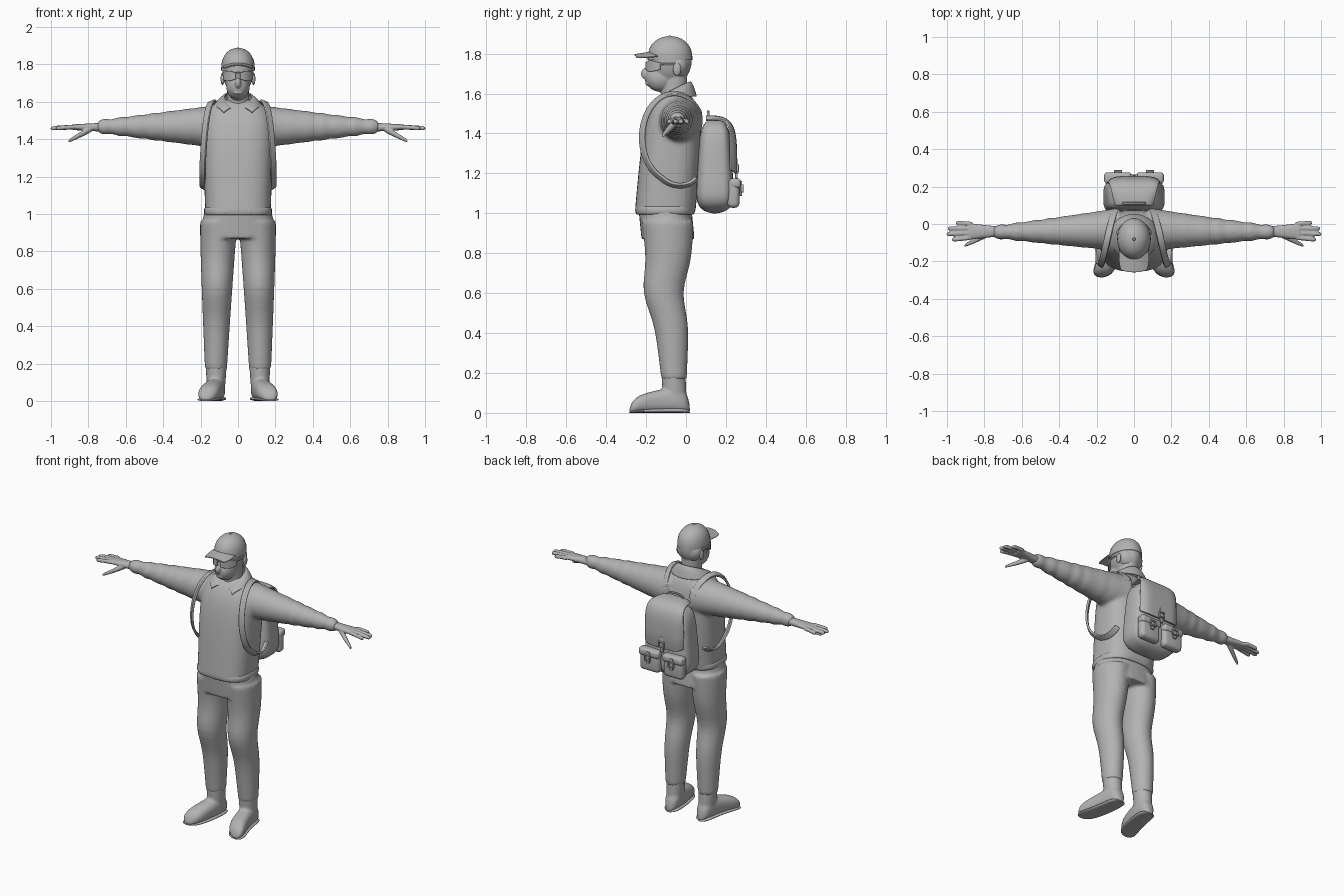
import bpy, bmesh
from math import sin, cos, pi, exp, sqrt, copysign, radians
from mathutils import Vector

if "Cube" in bpy.data.objects:
    bpy.data.objects.remove(bpy.data.objects["Cube"])

GREY = (0.45, 0.45, 0.45, 1)
grey = bpy.data.materials.new("plain grey")
grey.use_nodes = True
grey.diffuse_color = GREY
grey.node_tree.nodes["Principled BSDF"].inputs["Base Color"].default_value = GREY


def finish(name, bm, mirror=False, voxel=0, relax=0, thick=0):
    """Turn a bmesh into a smooth object with its modifiers."""
    bmesh.ops.recalc_face_normals(bm, faces=bm.faces)
    mesh = bpy.data.meshes.new(name)
    bm.to_mesh(mesh)
    bm.free()
    mesh.materials.append(grey)
    mesh.shade_smooth()
    part = bpy.data.objects.new(name, mesh)
    bpy.context.collection.objects.link(part)
    if mirror:
        part.modifiers.new("mirror", "MIRROR")
    if thick:
        solidify = part.modifiers.new("thickness", "SOLIDIFY")
        solidify.thickness, solidify.offset = thick, 0
        bevel = part.modifiers.new("soft edge", "BEVEL")
        bevel.width, bevel.segments = thick / 4, 2
    if voxel:
        remesh = part.modifiers.new("blend", "REMESH")
        remesh.mode, remesh.voxel_size, remesh.use_smooth_shade = "VOXEL", voxel, True
        smooth = part.modifiers.new("relax", "SMOOTH")
        smooth.factor, smooth.iterations = 0.5, relax
    return part


def solid(name, *lofts, steps=28, sides=32, **options):
    """Closed lofts, each (axis, squareness, rule); rule(t) gives position, centre pair, radius pair."""
    bm = bmesh.new()
    for axis, square, rule in lofts:
        last = None
        for step in range(steps + 1):
            pos, a, b, wide, deep = rule((1 - cos(pi * step / steps)) / 2)
            ring = []
            for side in range(sides):
                c, s = cos(side * 2 * pi / sides), sin(side * 2 * pi / sides)
                u = a + wide * copysign(abs(c) ** (2 / square), c)
                v = b + deep * copysign(abs(s) ** (2 / square), s)
                ring.append(bm.verts.new({"x": (pos, u, v), "y": (u, pos, v), "z": (u, v, pos)}[axis]))
            if last:
                for side in range(sides):
                    bm.faces.new((last[side - 1], last[side], ring[side], ring[side - 1]))
            else:
                bm.faces.new(ring)
            last = ring
        bm.faces.new(last)
    return finish(name, bm, **options)


def sheet(name, rule, thick, mirror=False, rows=24, columns=10):
    """Thin surface from rule(u, v) with u and v running from 0 to 1."""
    bm = bmesh.new()
    grid = [[bm.verts.new(rule(i / rows, j / columns)) for j in range(columns + 1)] for i in range(rows + 1)]
    for near, far in zip(grid, grid[1:]):
        for j in range(columns):
            bm.faces.new((near[j], far[j], far[j + 1], near[j + 1]))
    return finish(name, bm, mirror=mirror, thick=thick)


def block(name, centre, size, bevel, mirror=False):
    """Box with rounded edges."""
    bm = bmesh.new()
    bmesh.ops.create_cube(bm, size=1)
    bmesh.ops.scale(bm, vec=size, verts=bm.verts)
    bmesh.ops.translate(bm, vec=centre, verts=bm.verts)
    bmesh.ops.bevel(bm, geom=bm.edges[:], offset=bevel, segments=4, profile=0.5, affect="EDGES")
    return finish(name, bm, mirror=mirror)


def rim(t, power):
    """Rounds off both ends of a loft; a higher power is boxier."""
    return max(0.08, sqrt(max(0, 1 - abs(2 * t - 1) ** power)))


def egg(centre, size):
    x, y, z = centre
    wide, deep, tall = size
    return "z", 2, lambda t: (z + tall * (2 * t - 1), x, y, wide * rim(t, 2), deep * rim(t, 2))


# Shirt: torso rolling over at the shoulders, with tapered creased sleeves
def torso(t):
    roll = sqrt(1 - 0.8 * t ** 9)
    width = 0.175 + 0.02 * t
    return 1 + 0.61 * t, 0, -0.105 + 0.055 * t, width * roll, 0.152 * roll * (1 - t ** 4 / 4)


def sleeve(t):
    crease = 0.005 * t * sin(48 * t)
    radius = 0.034 + 0.085 * (1 - t) + crease
    return 0.08 + 0.67 * t, -0.025 - 0.018 * sqrt(t), 1.467, radius * 0.96, radius


def hem(t):
    return 0.995 + 0.04 * t, 0, -0.105, 0.175 + 0.007 * rim(t, 2), 0.142 + 0.007 * rim(t, 2)


solid("shirt", ("z", 2.7, torso), ("x", 2, sleeve), mirror=True, voxel=0.01, relax=6)
solid("shirt_hem", ("z", 2.7, hem), steps=8)


# Folded collar with pointed tips, open at the front
def collar(u, v):
    angle = radians(170 * u - 80)
    tip = (1 - u) ** 4
    c, s = cos(angle), sin(angle)
    top = Vector((0.07 * c, 0.075 * s - 0.055, 1.625 + 0.035 * s - 0.03 * tip))
    low = Vector((0.12 * c + 0.055 * tip, 0.1 * s - 0.05 - 0.022 * tip, 1.585 - 0.045 * tip))
    return top.lerp(low, v) + Vector((0, 0, 0.012 * sin(pi * v)))


sheet("collar", collar, 0.008, mirror=True)


# Trousers: hips and two legs bent slightly at the knee
def hips(t):
    return 1.02 - 0.15 * t, 0, -0.105 + 0.015 * t, 0.172 + 0.028 * sqrt(t), 0.133


def leg(t):
    knee = 0.034 * exp(-((t - 0.45) / 0.16) ** 2)
    return 0.96 - 0.79 * t, 0.1 + 0.018 * sqrt(t), -0.092 + 0.032 * t - knee, 0.101 - 0.042 * t, 0.13 - 0.066 * t


solid("trousers", ("z", 2.4, hips), ("z", 2, leg), mirror=True, voxel=0.01, relax=5)


# Shoes with toes turned out
def foot(height, spread):
    def rule(t):
        tall = height * (1 - 0.45 * t * t) * rim(t, 6)
        return 0.02 - 0.305 * t, 0.115 + 0.06 * t * t, tall, (0.048 + 0.01 * t) * rim(t, 6) + spread, tall
    return "y", 2.5, rule


def ankle(t):
    return 0.04 + 0.165 * t, 0.117, -0.055 - 0.008 * t, 0.046 + 0.012 * t, 0.06


solid("shoe", foot(0.065, 0), ("z", 2, ankle), mirror=True, voxel=0.008, relax=4)
solid("shoe_sole", foot(0.013, 0.004), mirror=True)


# Hands: palm, four fanned fingers and a lowered thumb
def palm(t):
    return 0.72 + 0.165 * t, -0.04, 1.464, 0.026 + 0.018 * t, 0.024 - 0.009 * t


def thumb(t):
    radius = 0.017 * (1 - 0.5 * t * t)
    return 0.785 + 0.12 * t, -0.055 - 0.06 * t, 1.455 - 0.065 * t, radius, radius


def finger(i):
    reach = 0.145 - 0.018 * (i - 1.7) ** 2

    def rule(t):
        radius = 0.012 * rim(t, 8)
        return 0.86 + reach * t, -0.024 * i + (0.006 - 0.006 * i) * t, 1.465 - 0.008 * t * t, radius, radius
    return "x", 2, rule


solid("hand", ("x", 2.3, palm), ("x", 2, thumb), *map(finger, range(4)), mirror=True, voxel=0.005, relax=2)


# Head: skull, jaw, nose, lips and neck
def neck(t):
    return 1.55 + 0.15 * t, 0, -0.06, 0.06, 0.066


skull = egg((0, -0.08, 1.76), (0.083, 0.108, 0.115))
jaw = egg((0, -0.125, 1.68), (0.062, 0.08, 0.072))
nose = egg((0, -0.2, 1.7), (0.017, 0.026, 0.03))
lips = [egg((0, -0.19, z), (0.025, 0.015, 0.008)) for z in (1.648, 1.662)]
solid("head", ("z", 2, neck), skull, jaw, nose, *lips, voxel=0.005, relax=3)
solid("ear", egg((0.083, -0.045, 1.722), (0.01, 0.02, 0.032)), mirror=True)
solid("back_hair", egg((0, -0.04, 1.74), (0.085, 0.06, 0.07)))


# Wraparound glasses
def wrap(start, end, middle, height, bulge):
    def rule(u, v):
        angle = radians(start + (end - start) * u)
        tall = height + bulge * sin(pi * u)
        return 0.085 * sin(angle), -0.085 - 0.116 * cos(angle), middle + tall * (v - 0.5)
    return rule


sheet("glasses_lens", wrap(8, 68, 1.738, 0.033, 0.022), 0.006, mirror=True)
sheet("glasses_arm", wrap(64, 108, 1.748, 0.009, 0), 0.005, mirror=True)
sheet("glasses_bridge", wrap(-9, 9, 1.754, 0.008, 0), 0.005)


# Cap dome, curved brim and button
def dome(t):
    curve = max(0.08, sqrt(1 - t ** 2.5))
    return 1.768 + 0.12 * t, 0, -0.08, 0.09 * curve, 0.112 * curve


def brim(u, v):
    x = (2 * u - 1) * (0.08 - 0.012 * v ** 4)
    start = -0.08 - sqrt(0.01 - x * x)
    end = -0.258 + 2.5 * x * x
    return x, start + (end - start) * v, 1.806 - 0.012 * v - 3 * x * x


solid("cap", ("z", 2, dome))
sheet("cap_brim", brim, 0.007)
block("cap_button", (0, -0.08, 1.887), (0.014, 0.014, 0.007), 0.003)


# Backpack body, narrower toward the top
def pack(t):
    return 1 + 0.476 * t, 0, 0.145, (0.175 - 0.04 * t) * rim(t, 6), (0.102 - 0.03 * t) * rim(t, 6)


# Lid draped over the top and down the back
def lid(u, v):
    angle, across = u * pi / 2, 2 * v - 1
    droop = across ** 6
    back, up = sin(angle) ** 0.6, max(0, cos(angle)) ** 0.4
    width = 0.1 + 0.04 * sqrt(u)
    return width * across, 0.1 + 0.15 * back - 0.03 * u * droop, 1.2 + 0.285 * up + 0.02 * droop * (2 * u - 1)


# Carry handle arching up
def handle(u, v):
    return 0.06 * cos(pi * u), 0.105 + 0.012 * v, 1.47 + 0.04 * sqrt(sin(pi * u) + 0.001)


solid("backpack", ("z", 4, pack))
sheet("backpack_lid", lid, 0.012, columns=16)
sheet("carry_handle", handle, 0.01, columns=2)


# Pockets and their buckled straps
def buckle(name, x, y, z, length, mirror=False):
    block(name + "_strap", (x, y, z), (0.024, 0.012, length), 0.003, mirror)
    for end in (-1, 1):
        block(name + "_buckle_bar", (x, y + 0.006, z + end * 0.016), (0.042, 0.014, 0.009), 0.003, mirror)
        block(name + "_buckle_side", (x + end * 0.018, y + 0.006, z), (0.008, 0.014, 0.036), 0.003, mirror)


block("pocket", (0.086, 0.238, 1.1), (0.142, 0.06, 0.145), 0.024, mirror=True)
block("pocket_lid", (0.086, 0.246, 1.15), (0.148, 0.06, 0.05), 0.018, mirror=True)
buckle("pocket", 0.086, 0.275, 1.125, 0.075, mirror=True)
buckle("lid", 0, 0.252, 1.225, 0.1)


# Shoulder straps looping over the shoulder and under the arm
def loop(u):
    angle = radians(280 * u - 55)
    sag = 0.2 * max(0, u - 0.75)
    return Vector((0.1 + 0.09 * sin(0.7 * pi * u), -0.06 - 0.16 * sin(angle), 1.38 + 0.22 * cos(angle) - sag))


def strap(u, v):
    along = loop(u + 0.01) - loop(u - 0.01)
    across = along.cross(loop(u) - Vector((0.05, -0.07, 1.38))).normalized()
    return loop(u) + across * 0.036 * (v - 0.5)


sheet("shoulder_strap", strap, 0.014, mirror=True, rows=48, columns=4)
